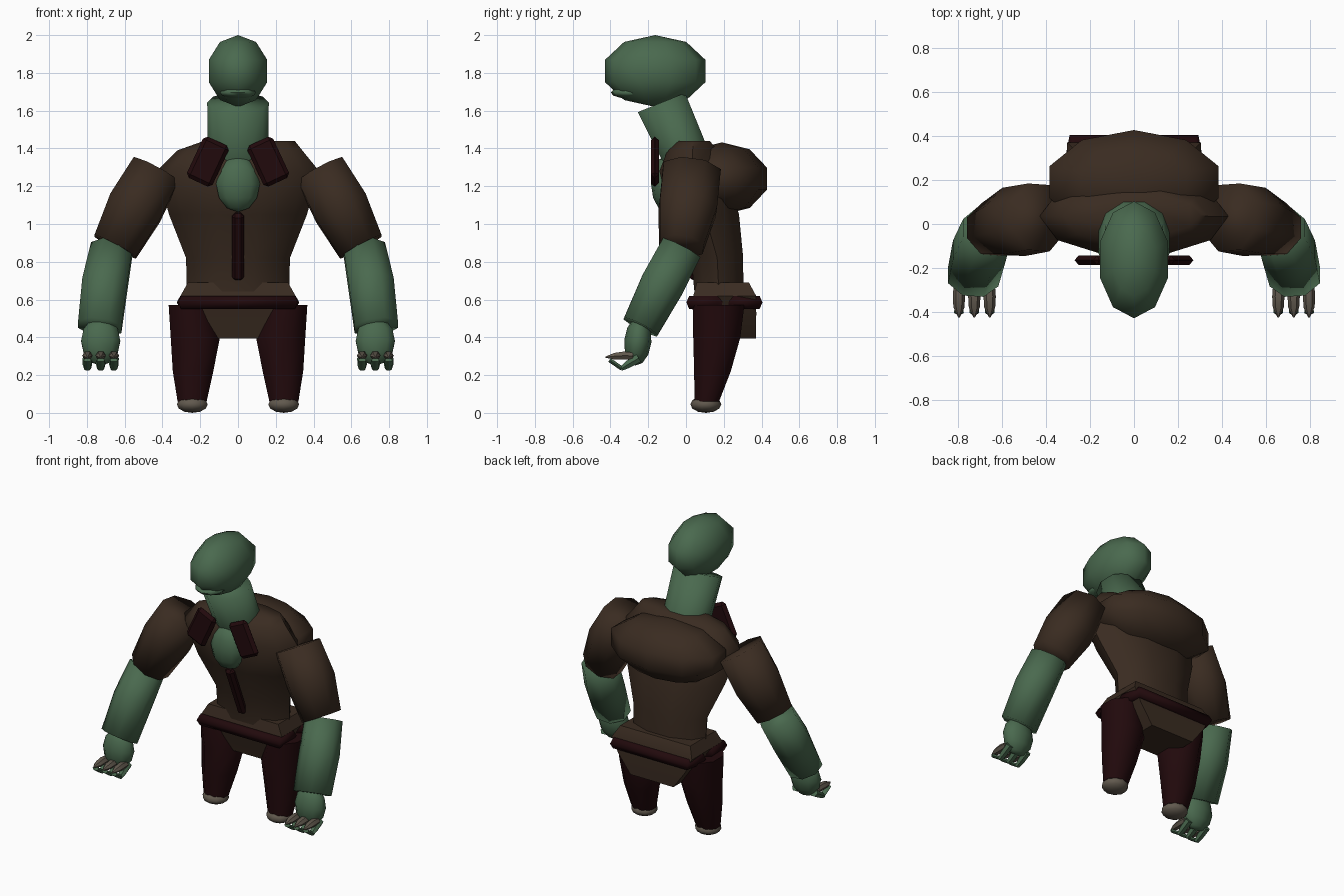
import bpy, bmesh, math
from mathutils import Vector, Matrix

if "Cube" in bpy.data.objects:
    bpy.data.objects.remove(bpy.data.objects["Cube"])


def material(name, rgb):
    m = bpy.data.materials.new(name)
    m.use_nodes = True
    m.diffuse_color = (*rgb, 1)
    bsdf = m.node_tree.nodes["Principled BSDF"]
    bsdf.inputs["Base Color"].default_value = (*rgb, 1)
    bsdf.inputs["Roughness"].default_value = 0.8
    return m


GREEN = material("green skin", (0.068, 0.142, 0.077))
BROWN = material("brown cloth", (0.042, 0.0245, 0.015))
RED = material("dark red cloth", (0.0155, 0.0028, 0.0036))
GREY = material("claw grey", (0.12, 0.10, 0.076))


def finish(name, bm, mat, angle):
    bmesh.ops.recalc_face_normals(bm, faces=bm.faces[:])
    me = bpy.data.meshes.new(name)
    bm.to_mesh(me)
    bm.free()
    me.materials.append(mat)
    ob = bpy.data.objects.new(name, me)
    bpy.context.collection.objects.link(ob)
    bpy.ops.object.select_all(action='DESELECT')
    ob.select_set(True)
    bpy.context.view_layer.objects.active = ob
    bpy.ops.object.shade_smooth_by_angle(angle=math.radians(angle))


def loft(name, sections, mat, n=8, phase=0.0, axis=None, angle=50):
    """Closed tube through (centre, x radius, other radius) sections."""
    cs = [Vector(s[0]) for s in sections]
    d = Vector(axis) if axis else (cs[-1] - cs[0]).normalized()
    u = (Vector((1, 0, 0)) - d * d.x).normalized()
    v = d.cross(u)
    bm = bmesh.new()
    rings = []
    for c, (_, ru, rv) in zip(cs, sections):
        ang = [phase + 2 * math.pi * i / n for i in range(n)]
        rings.append([bm.verts.new(c + u * ru * math.cos(a) + v * rv * math.sin(a)) for a in ang])
    for a, b in zip(rings, rings[1:]):
        for i in range(n):
            j = (i + 1) % n
            bm.faces.new((a[i], a[j], b[j], b[i]))
    bm.faces.new(rings[0])
    bm.faces.new(rings[-1])
    finish(name, bm, mat, angle)


def ellipsoid(name, c, r, mat, rings=6, tilt=0.0):
    """Ten-sided ball with an edge line facing the front."""
    bm = bmesh.new()
    bmesh.ops.create_uvsphere(bm, u_segments=10, v_segments=rings, radius=1)
    # put a vertex column exactly on the y axis
    low = max(bm.verts, key=lambda p: p.co.x ** 2 + p.co.y ** 2)
    turn = math.pi / 2 - math.atan2(low.co.y, low.co.x)
    bm.transform(Matrix.Translation(c) @ Matrix.Rotation(tilt, 4, 'X')
                 @ Matrix.Diagonal((*r, 1)) @ Matrix.Rotation(turn, 4, 'Z'))
    finish(name, bm, mat, 80)


def plate(name, c, size, mat, rot, bevel):
    bm = bmesh.new()
    mtx = Matrix.Translation(c) @ rot @ Matrix.Diagonal((*size, 1))
    bmesh.ops.create_cube(bm, size=1, matrix=mtx)
    bmesh.ops.bevel(bm, geom=bm.edges[:], offset=bevel, segments=1, affect='EDGES')
    finish(name, bm, mat, 30)


# Head, mouth and neck
ellipsoid("head", (0, -0.163, 1.81), (0.171, 0.28, 0.19), GREEN, rings=5)
ellipsoid("mouth", (0, -0.29, 1.695), (0.10, 0.108, 0.032), GREEN)
loft("neck", [((0, 0.05, 1.20), 0.155, 0.14), ((0, -0.01, 1.38), 0.16, 0.13),
              ((0, -0.13, 1.643), 0.163, 0.142)], GREEN, n=10, angle=100)
ellipsoid("throat", (0, -0.105, 1.212), (0.122, 0.08, 0.148), GREEN)

# Torso leaning forward, with one shoulder higher, and the hump on its back
loft("torso", [((0, 0.175, 0.62), 0.27, 0.135), ((0, 0.165, 0.82), 0.275, 0.145),
               ((0, 0.10, 1.05), 0.365, 0.19), ((0, 0.035, 1.28), 0.43, 0.185),
               ((0.01, 0.035, 1.39), 0.33, 0.14), ((0.06, 0.04, 1.44), 0.24, 0.09)],
     BROWN, n=10, axis=(0, 0, 1), angle=60)
ellipsoid("hump", (0, 0.19, 1.24), (0.425, 0.25, 0.192), BROWN, rings=5)

# Raised front seam
plate("front_seam", (0, -0.02, 0.88), (0.066, 0.05, 0.385), RED,
      Matrix.Rotation(math.atan2(0.15, 0.36), 4, 'X'), 0.018)

# Pelvis and belt
loft("pelvis", [((0, 0.235, 0.395), 0.23, 0.19), ((0, 0.22, 0.52), 0.36, 0.215),
                ((0, 0.205, 0.62), 0.43, 0.235), ((0, 0.195, 0.69), 0.375, 0.195)],
     BROWN, n=4, phase=math.pi / 4, axis=(0, 0, 1), angle=30)

half = [(0.288, 0.03), (0.288, 0.155), (0.22, 0.21), (0.288, 0.26), (0.268, 0.375)]
path = half + [(-x, y) for x, y in reversed(half)]
belt = bpy.data.curves.new("belt", 'CURVE')
belt.dimensions = '3D'
belt.bevel_depth = 0.039
belt.bevel_resolution = 1
spline = belt.splines.new('POLY')
spline.points.add(len(path) - 1)
for p, (x, y) in zip(spline.points, path):
    p.co = (x, y, 0.585, 1)
spline.use_cyclic_u = True
belt.materials.append(RED)
bpy.context.collection.objects.link(bpy.data.objects.new("belt", belt))

# Mirrored parts
for s, side in ((1, "left"), (-1, "right")):
    plate(side + "_collar", (s * 0.16, -0.165, 1.33), (0.15, 0.042, 0.24), RED,
          Matrix.Rotation(s * math.radians(-25), 4, 'Y'), 0.02)

    # Leg and foot
    loft(side + "_leg", [((s * 0.243, 0.11, 0.06), 0.083, 0.07), ((s * 0.238, 0.14, 0.22), 0.116, 0.105),
                         ((s * 0.226, 0.163, 0.40), 0.141, 0.135), ((s * 0.258, 0.172, 0.57), 0.118, 0.148)],
         RED, n=8, phase=math.pi / 8, axis=(0, 0, 1))
    ellipsoid(side + "_foot", (s * 0.242, 0.105, 0.045), (0.086, 0.082, 0.045), GREY)

    # Arm
    loft(side + "_upper_arm", [((s * 0.433, 0.03, 1.285), 0.145, 0.165), ((s * 0.545, 0.01, 1.085), 0.16, 0.165),
                               ((s * 0.65, -0.025, 0.88), 0.134, 0.126)],
         BROWN, n=8, phase=math.pi / 8, angle=100)
    loft(side + "_forearm", [((s * 0.668, -0.025, 0.87), 0.12, 0.12), ((s * 0.705, -0.125, 0.68), 0.13, 0.126),
                             ((s * 0.732, -0.24, 0.455), 0.125, 0.108)],
         GREEN, n=8, phase=math.pi / 8, angle=100)
    ellipsoid(side + "_hand", (s * 0.727, -0.255, 0.38), (0.109, 0.072, 0.13), GREEN, tilt=-0.1)

    # Three curled fingers with a claw on top of each
    for i in range(3):
        x = s * (0.657 + 0.07 * i)
        tag = side + "_%s_" + str(i + 1)
        loft(tag % "claw", [((x, -0.28, 0.302), 0.024, 0.02), ((x, -0.33, 0.303), 0.028, 0.025),
                            ((x, -0.38, 0.30), 0.025, 0.02), ((x, -0.425, 0.295), 0.004, 0.004)],
             GREY, n=6, axis=(0, 1, 0))
        loft(tag % "finger", [((x, -0.25, 0.29), 0.026, 0.026), ((x, -0.31, 0.255), 0.025, 0.023),
                              ((x, -0.345, 0.232), 0.018, 0.012)], GREEN, n=6)
        loft(tag % "fingertip", [((x, -0.34, 0.235), 0.018, 0.013), ((x, -0.405, 0.28), 0.022, 0.013)],
             GREEN, n=6)
